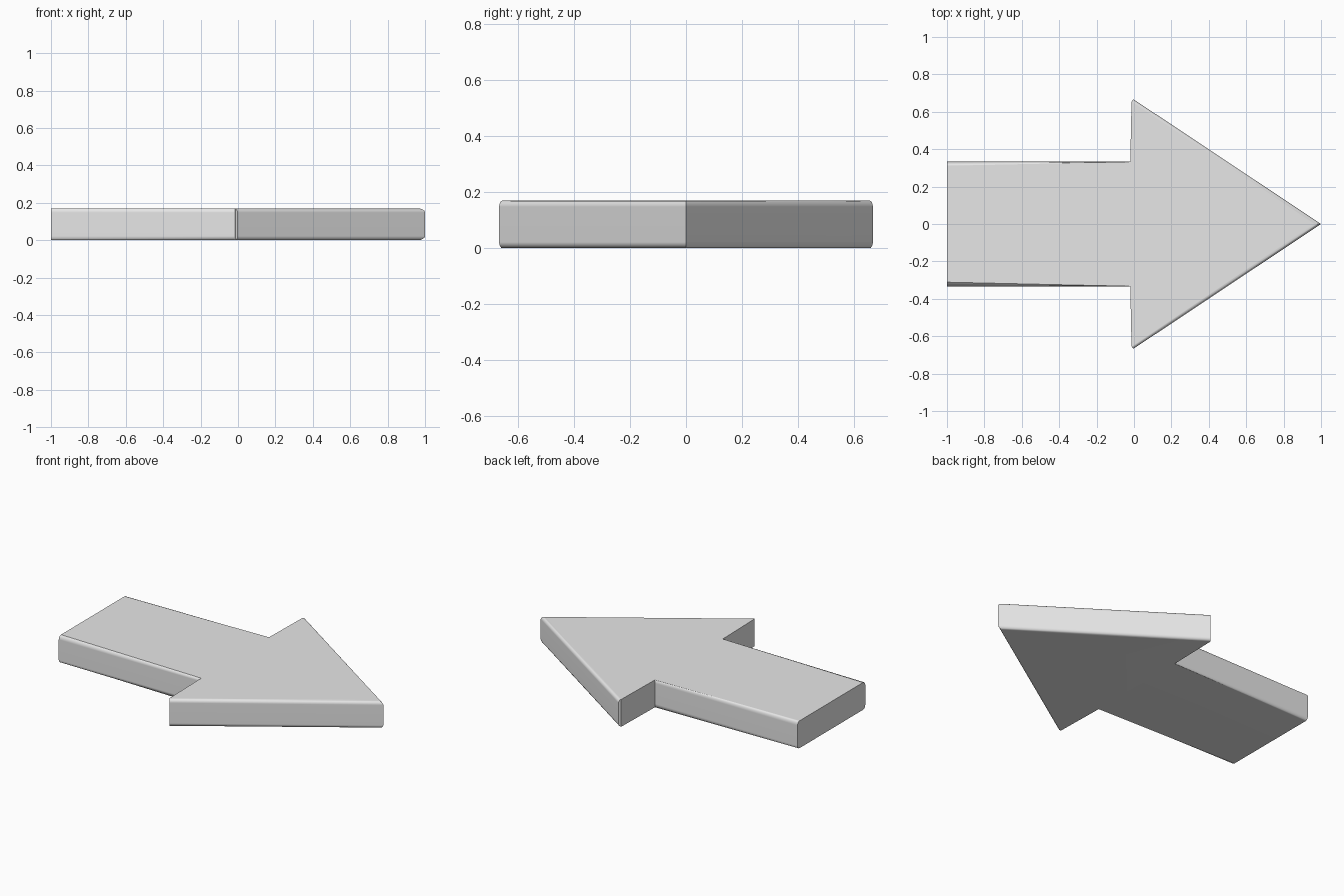
import bpy
import bmesh
import math

cube = bpy.data.objects.get("Cube")
if cube:
    bpy.data.objects.remove(cube, do_unlink=True)

HEIGHT = 0.17
EDGE = 0.022

# Plain grey
grey = bpy.data.materials.new("plain_grey")
grey.use_nodes = True
colour = (0.8, 0.8, 0.8, 1)
grey.diffuse_color = colour
grey.node_tree.nodes["Principled BSDF"].inputs["Base Color"].default_value = colour

# Half outline: shaft end, notch, barb, rounded barb corner; mirrored across y
half = [(-1, 0.333), (-0.02, 0.333), (-0.013, 0.655), (-0.003, 0.667)]
outline = half + [(1, 0)] + [(x, -y) for x, y in reversed(half)]

# Extrude the outline into a slab
bm = bmesh.new()
base = bm.faces.new([bm.verts.new((x, y, 0)) for x, y in outline])
top = bmesh.ops.extrude_face_region(bm, geom=[base], use_keep_orig=True)["geom"]
for v in top:
    if isinstance(v, bmesh.types.BMVert):
        v.co.z = HEIGHT
bmesh.ops.recalc_face_normals(bm, faces=bm.faces)


# Round the long rims of the shaft and head, leaving the end and barb backs crisp
def is_rim(edge):
    a, b = (v.co for v in edge.verts)
    return abs(a.z - b.z) < 0.001 and abs(a.x - b.x) > 0.5


bmesh.ops.bevel(bm, geom=[e for e in bm.edges if is_rim(e)], offset=EDGE,
                segments=4, profile=0.5, affect='EDGES')

mesh = bpy.data.meshes.new("arrow")
bm.to_mesh(mesh)
bm.free()
mesh.materials.append(grey)
arrow = bpy.data.objects.new("arrow", mesh)
bpy.context.collection.objects.link(arrow)

# Smooth rims with flat faces
bpy.ops.object.select_all(action='DESELECT')
arrow.select_set(True)
bpy.context.view_layer.objects.active = arrow
bpy.ops.object.shade_smooth_by_angle(angle=math.radians(35))
normals = arrow.modifiers.new("flat_faces", 'WEIGHTED_NORMAL')
normals.keep_sharp = True
